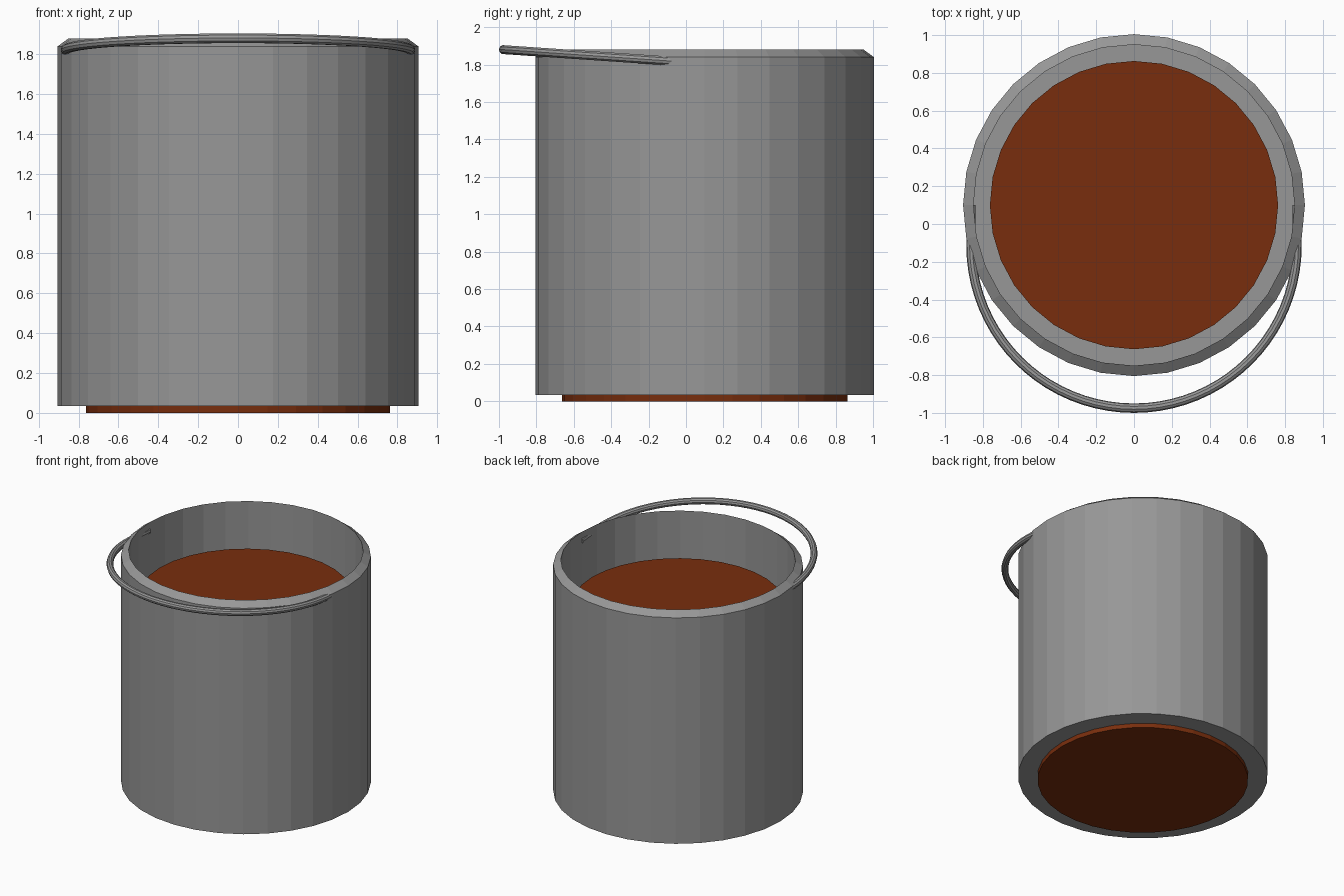
import bpy
import bmesh
from math import sin, cos, pi

cube = bpy.data.objects.get("Cube")
if cube:
    bpy.data.objects.remove(cube, do_unlink=True)

SIDES = 32
CENTRE_Y = 0.1


def material(name, color):
    mat = bpy.data.materials.new(name)
    mat.use_nodes = True
    mat.diffuse_color = color
    mat.node_tree.nodes["Principled BSDF"].inputs["Base Color"].default_value = color
    return mat


def lathe(name, profile, mat):
    """Revolve (radius, z) points around the bucket axis and cap both ends."""
    bm = bmesh.new()
    rings = []
    for r, z in profile:
        angles = [2 * pi * i / SIDES for i in range(SIDES)]
        rings.append([bm.verts.new((r * cos(a), r * sin(a), z)) for a in angles])
    for low, high in zip(rings, rings[1:]):
        for i in range(SIDES):
            j = (i + 1) % SIDES
            bm.faces.new((low[i], low[j], high[j], high[i]))
    bm.faces.new(rings[0][::-1])
    bm.faces.new(rings[-1])
    bmesh.ops.recalc_face_normals(bm, faces=bm.faces)
    mesh = bpy.data.meshes.new(name)
    bm.to_mesh(mesh)
    bm.free()
    mesh.materials.append(mat)
    obj = bpy.data.objects.new(name, mesh)
    obj.location.y = CENTRE_Y
    bpy.context.collection.objects.link(obj)
    return obj


grey = material("grey metal", (0.31, 0.31, 0.31, 1))
brown = material("rust brown", (0.19, 0.027, 0.004, 1))

# Bucket: outer wall, chamfered lip, inner wall and floor
lathe("bucket", [(0.905, 0.035), (0.905, 1.84), (0.85, 1.88), (0.85, 0.09)], grey)

# Contents: a plug that reaches through the floor
lathe("contents", [(0.763, 0), (0.763, 1.54)], brown)

# Handle: half hoop with straight ends that pass into the wall
HOOP, HOOP_Y, STEPS = 0.863, -0.112, 40
path = [(-HOOP, CENTRE_Y)]
path += [(-HOOP * cos(pi * i / STEPS), HOOP_Y - HOOP * sin(pi * i / STEPS))
         for i in range(STEPS + 1)]
path.append((HOOP, CENTRE_Y))

curve = bpy.data.curves.new("handle", "CURVE")
curve.dimensions = "3D"
curve.bevel_depth = 0.025
curve.bevel_resolution = 3
curve.use_fill_caps = True
spline = curve.splines.new("POLY")
spline.points.add(len(path) - 1)
for point, (x, y) in zip(spline.points, path):
    point.co = (x, y, 1.807 - 0.068 * (y - CENTRE_Y), 1)
curve.materials.append(grey)
handle = bpy.data.objects.new("handle", curve)
bpy.context.collection.objects.link(handle)

# Turn the handle into a smooth mesh
bpy.ops.object.select_all(action="DESELECT")
handle.select_set(True)
bpy.context.view_layer.objects.active = handle
bpy.ops.object.convert(target="MESH")
bpy.ops.object.shade_smooth_by_angle()
